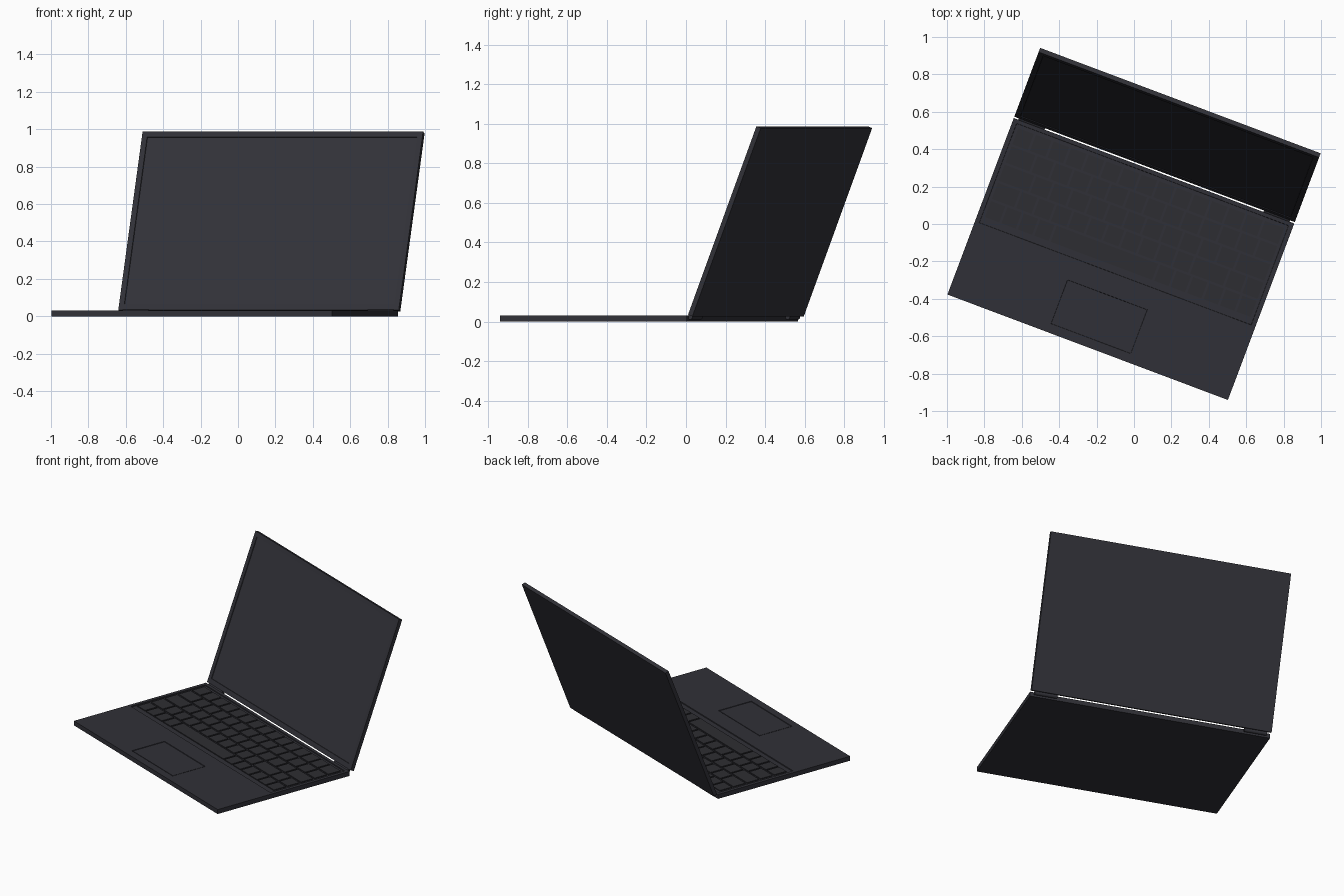
import bpy, bmesh, math
from mathutils import Matrix, Vector

if "Cube" in bpy.data.objects:
    bpy.data.objects.remove(bpy.data.objects["Cube"])

TURN = Matrix.Rotation(math.radians(-20.6), 4, 'Z')   # whole laptop is turned
W = 0.801                                             # half width


def mat(name, rgb):
    m = bpy.data.materials.new(name)
    m.diffuse_color = (*rgb, 1)
    m.use_nodes = True
    m.node_tree.nodes["Principled BSDF"].inputs["Base Color"].default_value = m.diffuse_color
    return m


BODY = mat("dark_slate", (0.030, 0.030, 0.038))
KEY = mat("key_charcoal", (0.027, 0.027, 0.032))
SCREEN = mat("screen_grey", (0.031, 0.031, 0.039))


def add_box(bm, x0, x1, y0, y1, z0, z1):
    m = Matrix.Translation(((x0 + x1) / 2, (y0 + y1) / 2, (z0 + z1) / 2)) @ \
        Matrix.Diagonal((x1 - x0, y1 - y0, z1 - z0, 1))
    return bmesh.ops.create_cube(bm, size=1, matrix=m)["verts"]


def recess(bm, x0, x1, y0, y1, depth):
    """Cut a rectangle into the upward face and sink it."""
    for co, no in (((x0, 0, 0), (1, 0, 0)), ((x1, 0, 0), (1, 0, 0)),
                   ((0, y0, 0), (0, 1, 0)), ((0, y1, 0), (0, 1, 0))):
        bmesh.ops.bisect_plane(bm, geom=bm.verts[:] + bm.edges[:] + bm.faces[:],
                               plane_co=co, plane_no=no, dist=1e-5)
    faces = []
    for f in bm.faces:
        c = f.calc_center_median()
        f.normal_update()
        if f.normal.z > 0.9 and x0 < c.x < x1 and y0 < c.y < y1:
            faces.append(f)
    bmesh.ops.inset_region(bm, faces=faces, thickness=0.0015, depth=-depth)
    return faces


def finish(bm, name, mats, local=Matrix()):
    bmesh.ops.recalc_face_normals(bm, faces=bm.faces[:])
    me = bpy.data.meshes.new(name)
    bm.to_mesh(me)
    bm.free()
    for m in mats:
        me.materials.append(m)
    ob = bpy.data.objects.new(name, me)
    ob.matrix_world = TURN @ local
    bpy.context.collection.objects.link(ob)
    return ob


# base slab with keyboard well and touchpad pocket
bm = bmesh.new()
add_box(bm, -W, W, -0.704, 0.304, 0, 0.031)
recess(bm, -0.777, 0.777, -0.285, 0.283, 0.006)
recess(bm, -0.228, 0.228, -0.655, -0.404, 0.005)
finish(bm, "base", [BODY])

# touchpad
bm = bmesh.new()
add_box(bm, -0.223, 0.223, -0.650, -0.409, 0.024, 0.030)
finish(bm, "touchpad", [BODY])

# keys: relative widths per row, back to front
ROWS = [[1] * 14 + [1.2],
        [1.4] + [1] * 13,
        [1.7] + [1] * 11 + [1.7],
        [1.4] + [1] * 10 + [2.0, 1, 1],
        [1] * 4 + [6.3] + [1] * 6]
bm = bmesh.new()
pitch, gap = 0.104, 0.006
for r, row in enumerate(ROWS):
    unit = 1.53 / sum(row)
    x, y = -0.765, 0.268 - r * pitch
    for w in row:
        add_box(bm, x + gap, x + w * unit - gap, y - pitch + gap, y - gap, 0.022, 0.031)
        x += w * unit
finish(bm, "keys", [KEY])

# lid: lies flat in its own frame (y = up the lid, z = towards the user), then tilts
LEAN = Matrix.Translation((0, 0.312, 0.035)) @ Matrix.Rotation(math.radians(90 - 21.2), 4, 'X')
bm = bmesh.new()
add_box(bm, -W, W, 0, 1.022, -0.025, 0)
for f in recess(bm, -0.771, 0.771, 0.033, 0.990, 0.004):
    f.material_index = 1
finish(bm, "lid", [BODY, SCREEN], LEAN)

# hinge barrels
bm = bmesh.new()
for s in (-1, 1):
    bmesh.ops.create_cone(bm, cap_ends=True, segments=16, radius1=0.013, radius2=0.013, depth=0.15,
                          matrix=Matrix.Translation((s * 0.70, 0.313, 0.023)) @
                          Matrix.Rotation(math.pi / 2, 4, 'Y'))
hinge = finish(bm, "hinges", [BODY])
bpy.context.view_layer.objects.active = hinge
hinge.select_set(True)
bpy.ops.object.shade_smooth_by_angle()
